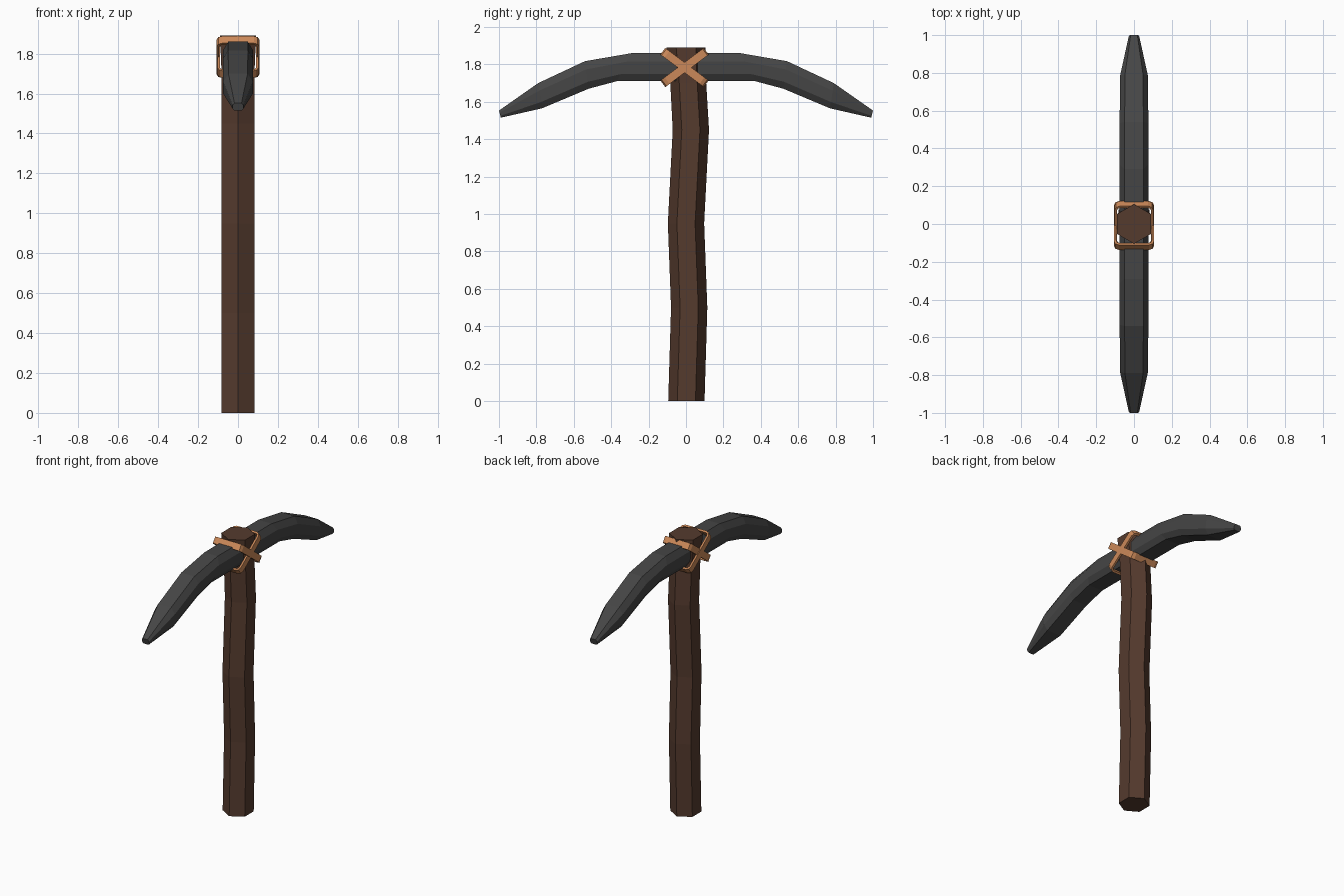
import bpy, bmesh
from math import cos, sin, pi, radians, atan2
from mathutils import Matrix, Vector

if "Cube" in bpy.data.objects:
    bpy.data.objects.remove(bpy.data.objects["Cube"])


def material(name, rgb):
    m = bpy.data.materials.new(name)
    m.diffuse_color = (*rgb, 1)
    m.use_nodes = True
    m.node_tree.nodes["Principled BSDF"].inputs["Base Color"].default_value = m.diffuse_color
    return m


def loft(name, rings, mat, closed=False):
    """Skin a list of equal-length vertex rings, capped unless closed."""
    bm = bmesh.new()
    loops = [[bm.verts.new(p) for p in ring] for ring in rings]
    pairs = list(zip(loops, loops[1:]))
    if closed:
        pairs.append((loops[-1], loops[0]))
    else:
        bm.faces.new(loops[0])
        bm.faces.new(loops[-1])
    n = len(loops[0])
    for a, b in pairs:
        for i in range(n):
            j = (i + 1) % n
            bm.faces.new((a[i], a[j], b[j], b[i]))
    bmesh.ops.recalc_face_normals(bm, faces=bm.faces)
    me = bpy.data.meshes.new(name)
    bm.to_mesh(me)
    bm.free()
    me.materials.append(mat)
    ob = bpy.data.objects.new(name, me)
    bpy.context.collection.objects.link(ob)
    return ob


wood = material("wood", (0.09, 0.043, 0.027))
stone = material("stone", (0.06, 0.06, 0.06))
leather = material("leather", (0.60, 0.25, 0.10))

# Handle: wavy hexagonal pole (z, centre y, radius)
handle = [(0, 0.002, 0.097), (0.5, 0.017, 0.097), (0.95, 0.0, 0.097),
          (1.45, 0.026, 0.097), (1.7, 0.012, 0.096), (1.89, 0.0, 0.105)]
loft("handle", [[(r * 0.99 * cos(pi / 6 + k * pi / 3), cy + r * sin(pi / 6 + k * pi / 3), z)
                 for k in range(6)] for z, cy, r in handle], wood)

# Head: curved stone pick with chamfered section (y, bottom, top, half width)
head = [(-1.0, -0.985, 1.515, 1.55, 0.026), (-0.79, -0.76, 1.70, 1.565, 0.074)]
head = [(-0.99, 1.515, -1.0, 1.553, 0.027), (-0.77, 1.565, -0.79, 1.70, 0.074),
        (-0.52, 1.67, -0.54, 1.817, 0.076), (-0.37, 1.71, -0.29, 1.86, 0.076)]
head += [(-yb, zb, -yt, zt, w) for yb, zb, yt, zt, w in reversed(head)]
section = [(-0.7, 0), (0.7, 0), (1, 0.25), (1, 0.7), (0.65, 1), (-0.65, 1), (-1, 0.7), (-1, 0.25)]
loft("pick_head", [[(w * u, yb + (yt - yb) * v, zb + (zt - zb) * v) for u, v in section]
                   for yb, zb, yt, zt, w in head], stone)


# Straps: two crossed rounded-rectangle bands around head and handle
def strap(name, side, hx):
    hl, t, hw, c = 0.145, 0.013, 0.022, 0.028
    along = Vector((0, side * 0.8, -0.6))
    across = Vector((0, 0.6, side * 0.8))
    centre = Vector((0, -0.008, 1.783))
    rings = []
    for q in range(4):
        sx, sl = [(1, 1), (-1, 1), (-1, -1), (1, -1)][q]
        for k in range(3):
            a = q * pi / 2 + k * pi / 4
            ring = []
            for r, w in ((c, -hw), (c, hw), (c - t, hw), (c - t, -hw)):
                x = sx * (hx - c) + r * cos(a)
                l = sl * (hl - c) + r * sin(a)
                ring.append(centre + Vector((x, 0, 0)) + along * l + across * w)
            rings.append(ring)
    loft(name, rings, leather, closed=True)


strap("strap_a", 1, 0.107)
strap("strap_b", -1, 0.103)
